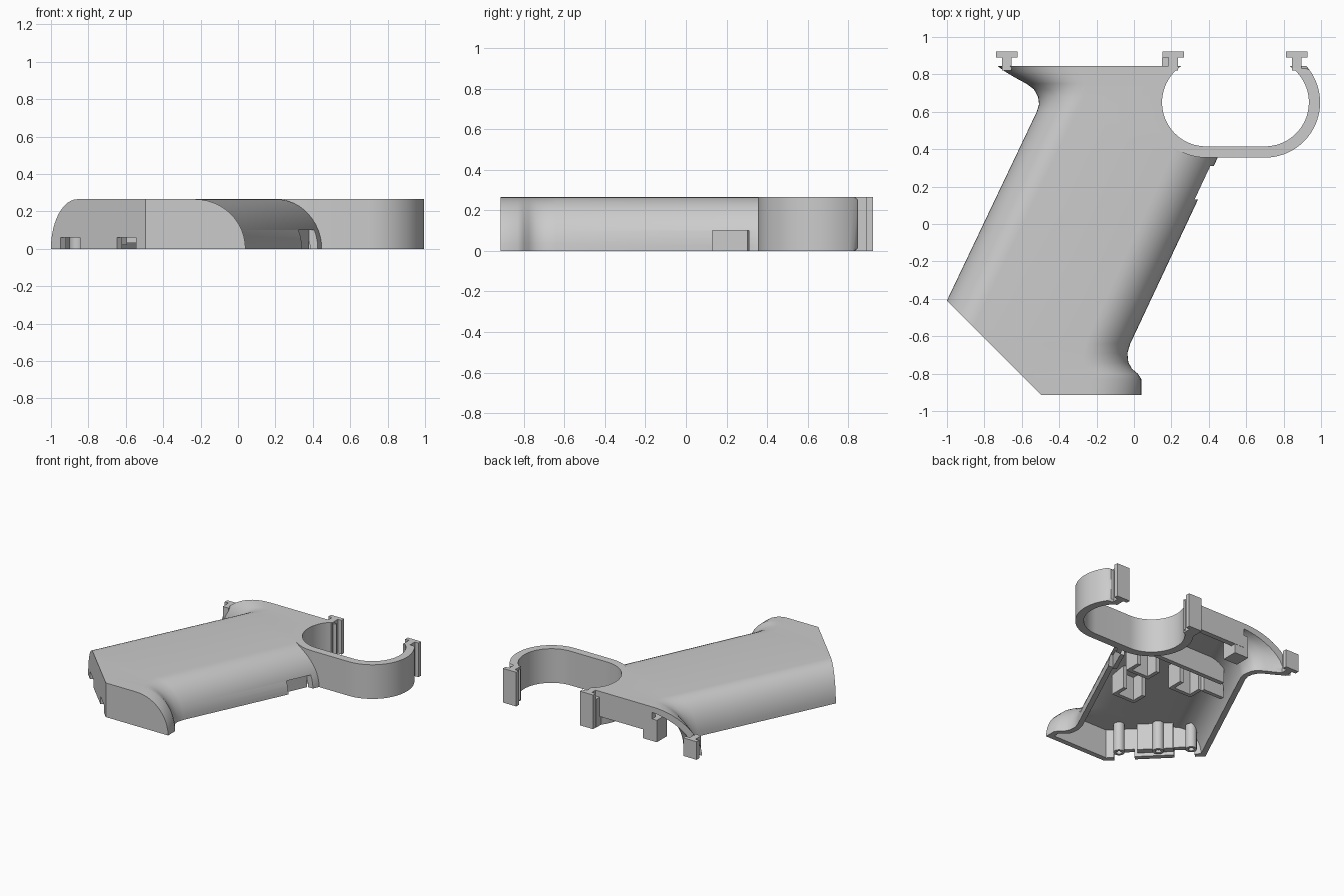
import bpy, bmesh
from math import sin, cos, asin, pi, radians, hypot
from mathutils import Vector

if "Cube" in bpy.data.objects:
    bpy.data.objects.remove(bpy.data.objects["Cube"])

H = 0.265      # height of the half shell
WALL = 0.04    # shell thickness
BACK = 0.845
TOP = 0.235    # inner parts end inside the top wall

grey = bpy.data.materials.new("matte_grey")
grey.use_nodes = True
grey.diffuse_color = (0.6, 0.6, 0.6, 1)
grey.node_tree.nodes["Principled BSDF"].inputs["Base Color"].default_value = (0.6, 0.6, 0.6, 1)


def finish(name, bm):
    bmesh.ops.recalc_face_normals(bm, faces=bm.faces[:])
    if bm.calc_volume(signed=True) < 0:
        bmesh.ops.reverse_faces(bm, faces=bm.faces[:])
    me = bpy.data.meshes.new(name)
    bm.to_mesh(me)
    bm.free()
    ob = bpy.data.objects.new(name, me)
    bpy.context.collection.objects.link(ob)
    me.materials.append(grey)
    return ob


def shade(ob):
    bpy.ops.object.select_all(action='DESELECT')
    bpy.context.view_layer.objects.active = ob
    ob.select_set(True)
    bpy.ops.object.shade_smooth_by_angle(angle=radians(35))


def prism(name, pts, z0, z1, bevel=0):
    bm = bmesh.new()
    low = [bm.verts.new((x, y, z0)) for x, y in pts]
    high = [bm.verts.new((x, y, z1)) for x, y in pts]
    bm.faces.new(low[::-1])
    bm.faces.new(high)
    for i in range(len(pts)):
        bm.faces.new((low[i - 1], low[i], high[i], high[i - 1]))
    if bevel:
        rims = [e for e in bm.edges if abs(e.verts[0].co.z - e.verts[1].co.z) < 1e-6]
        bmesh.ops.bevel(bm, geom=rims, offset=bevel, segments=1, affect='EDGES')
    return finish(name, bm)


def box(name, x0, x1, y0, y1, z0, z1):
    return prism(name, [(x0, y0), (x1, y0), (x1, y1), (x0, y1)], z0, z1)


def bar(name, a, b, width, z0, z1):
    """Upright slab running from a to b in plan."""
    a, b = Vector(a), Vector(b)
    d = (b - a).normalized() * width / 2
    n = Vector((-d.y, d.x))
    return prism(name, [a - n, b - n, b + n, a + n], z0, z1)


def cut(ob, cutter):
    mod = ob.modifiers.new("cut", 'BOOLEAN')
    mod.operation, mod.solver, mod.object = 'DIFFERENCE', 'EXACT', cutter
    bpy.context.view_layer.objects.active = ob
    bpy.ops.object.modifier_apply(modifier=mod.name)
    bpy.data.objects.remove(cutter)


# Grip outline rows: y, left edge, right edge, left rounding, right rounding
ROWS = [(-0.915, -1.24, 0.04, 0.21, 0.27), (-0.83, -1.2, 0.04, 0.21, 0.27),
        (-0.8, -1.185, 0.02, 0.21, 0.26), (-0.775, -1.173, -0.01, 0.21, 0.25),
        (-0.74, -1.157, -0.03, 0.21, 0.24), (-0.69, -1.133, -0.035, 0.21, 0.24),
        (-0.64, -1.11, -0.02, 0.21, 0.24), (0.36, -0.634, 0.45, 0.21, 0.25),
        (0.6, -0.52, 0.45, 0.21, 0.25), (0.64, -0.508, 0.45, 0.22, 0.25),
        (0.68, -0.513, 0.45, 0.25, 0.25), (0.72, -0.535, 0.45, 0.29, 0.25),
        (0.75, -0.575, 0.45, 0.32, 0.25), (0.785, -0.64, 0.45, 0.36, 0.25),
        (0.815, -0.69, 0.45, 0.4, 0.25), (BACK, -0.73, 0.45, 0.42, 0.25)]
HEEL_A, HEEL_B = Vector((-1, -0.41, 0)), Vector((-0.495, -0.915, 0))
HEEL_N = Vector((-1, -1, 0)).normalized()


def outline(y):
    """Edges and roundings at y, extended in a straight line past the ends."""
    k = max([i for i, r in enumerate(ROWS[:-1]) if r[0] <= y], default=0)
    a, b = ROWS[k], ROWS[k + 1]
    t = (y - a[0]) / (b[0] - a[0])
    return [p + (q - p) * t for p, q in zip(a[1:], b[1:])]


def grip_solid(name, inset, floor, ys):
    bm, rings, steps = bmesh.new(), [], 12
    for y in ys:
        xl, xr, rl, rr = outline(y)
        (la, ra), (lb, rb) = outline(y - 0.01)[:2], outline(y + 0.01)[:2]
        xl += inset * hypot(1, (lb - la) / 0.02)
        xr -= inset * hypot(1, (rb - ra) / 0.02)
        h = H - inset
        ang = [i * pi / 2 / steps for i in range(steps + 1)]
        sec = [(xl + rl * (1 - cos(a)), h * sin(a)) for a in ang]
        sec += [(xr - rr * (1 - cos(a)), h * sin(a)) for a in reversed(ang)]
        if floor < 0:
            sec = [(xl, floor)] + sec + [(xr, floor)]
        rings.append([bm.verts.new((x, y, z)) for x, z in sec])
    for a, b in zip(rings, rings[1:]):
        for i in range(len(a)):
            bm.faces.new((a[i - 1], a[i], b[i], b[i - 1]))
    bm.faces.new(rings[0])
    bm.faces.new(rings[-1])
    # slanted heel
    bmesh.ops.bisect_plane(bm, geom=bm.verts[:] + bm.edges[:] + bm.faces[:], dist=1e-5,
                           plane_co=HEEL_A - HEEL_N * inset, plane_no=HEEL_N, clear_outer=True)
    bmesh.ops.holes_fill(bm, edges=[e for e in bm.edges if e.is_boundary])
    bmesh.ops.triangulate(bm, faces=bm.faces[:])
    return finish(name, bm)


# Trigger guard: open stadium shape
CXL, CXR, CY = 0.385, 0.70, 0.65


def guard_arc(r, n=28):
    a = asin((BACK - CY) / r)
    left = [pi - a + i * (pi / 2 + a) / n for i in range(n + 1)]
    pts = [(CXL + r * cos(t), CY + r * sin(t)) for t in left]
    return pts + [(CXL + CXR - x, y) for x, y in reversed(pts)]


# Hollow grip, open below and at the back
levels = [r[0] for r in ROWS]
grip = grip_solid("grip_shell", 0, 0, levels)
cut(grip, grip_solid("cavity", WALL, -0.1, [levels[0] + WALL] + levels[1:] + [BACK + 0.03]))
cut(grip, prism("guard_hole", guard_arc(0.265) + [(0.86, 1.0), (0.26, 1.0)], -0.2, 0.5))
cut(grip, box("side_notch", 0.24, 0.6, 0.13, 0.31, -0.2, 0.1))
for x in (-0.897, -0.597):
    mid = HEEL_A.lerp(HEEL_B, (x + 1) / 0.505).to_2d()
    n = HEEL_N.to_2d() * 0.07
    cut(grip, bar("heel_notch", mid - n, mid + n, 0.145, -0.2, 0.06))
shade(grip)
box("back_wall", -0.3, 0.19, 0.805, BACK, 0.07, TOP)

shade(prism("trigger_guard", guard_arc(0.295) + guard_arc(0.235)[::-1], 0, H, 0.013))

# Clips along the back edge
for name, x, top in (("grip_clip", -0.68, 0.14), ("middle_clip", 0.21, H), ("guard_clip", 0.87, H)):
    box(name + "_stem", x - 0.025, x + 0.025, 0.82, 0.9, 0, top)
    box(name + "_head", x - 0.057, x + 0.057, 0.89, 0.922, 0, top)
box("middle_clip_block", 0.15, 0.2, 0.82, 0.89, 0, 0.22)
box("back_block", -0.34, -0.22, 0.72, 0.843, 0, 0.17)

# Inner side plate behind the notch
bar("notch_plate", (0.28, 0.12), (0.365, 0.31), 0.03, 0, 0.11)

# Cross ribs and component pockets
bar("upper_rib", (-0.5, 0.37), (0.26, 0.37), 0.035, 0.06, TOP)
bar("rear_rib", (-0.6, 0.25), (-0.42, 0.25), 0.03, 0.03, 0.19)
for name, cx, cy in (("front_pocket", 0.06, 0.12), ("rear_pocket", -0.33, 0.12), ("lower_pocket", -0.08, -0.2)):
    bar(name + "_wall", (cx - 0.1, cy), (cx + 0.1, cy), 0.03, 0.04, TOP)
    for s in (-1, 1):
        bar(name + "_side", (cx + s * 0.085, cy), (cx + s * 0.085, cy + 0.11), 0.03, 0.04, TOP)

# Screw posts and thickened wall along the heel
for x, y, top in ((-0.5, -0.76, TOP), (-0.7, -0.57, TOP), (-0.86, -0.4, 0.19)):
    pts = [(x + 0.04 * cos(i * pi / 10), y + 0.04 * sin(i * pi / 10)) for i in range(20)]
    post = prism("screw_post", pts, 0, top)
    hole = [(x + (px - x) * 0.5, y + (py - y) * 0.5) for px, py in pts]
    cut(post, prism("screw_hole", hole, -0.1, 0.1))
    shade(post)
bar("heel_wall", (-0.79, -0.51), (-0.61, -0.69), 0.05, 0.02, TOP)
